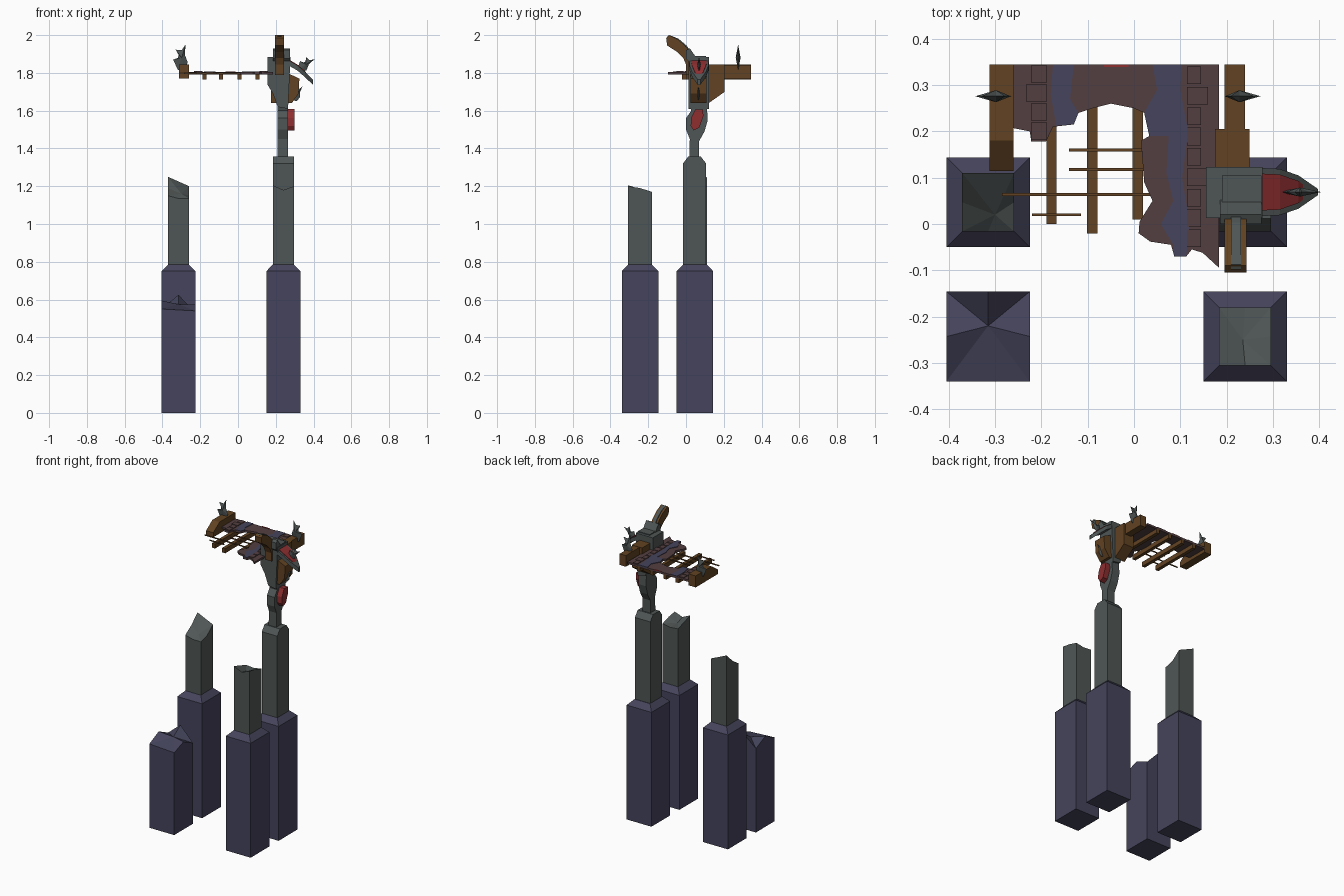
import bpy, bmesh, math
from mathutils import Vector


def material(name, rgb):
    lin = [((c / 255 + 0.055) / 1.055) ** 2.4 for c in rgb]
    m = bpy.data.materials.new(name)
    m.diffuse_color = (*lin, 1)
    return m


SLATE = material("blue slate", (69, 68, 92))
STONE = material("grey stone", (79, 86, 85))
WOOD = material("brown wood", (97, 66, 34))
FLOOR = material("plum brick", (83, 63, 64))
RED = material("dull red", (142, 46, 48))


def build(name, verts, faces, mat):
    bm = bmesh.new()
    vs = [bm.verts.new(v) for v in verts]
    for f in faces:
        bm.faces.new([vs[i] for i in f])
    bmesh.ops.recalc_face_normals(bm, faces=bm.faces)
    me = bpy.data.meshes.new(name)
    bm.to_mesh(me)
    bm.free()
    me.materials.append(mat)
    ob = bpy.data.objects.new(name, me)
    bpy.context.collection.objects.link(ob)
    return ob


def loft(name, rings, mat):
    n = len(rings[0])
    faces = [tuple(range(n)), tuple(range((len(rings) - 1) * n, len(rings) * n))]
    for r in range(len(rings) - 1):
        for i in range(n):
            j = (i + 1) % n
            faces.append((r * n + i, r * n + j, r * n + n + j, r * n + n + i))
    return build(name, [p for r in rings for p in r], faces, mat)


def prism(name, pts, axis, a, b, mat):
    def at(p, t):
        return {"x": (t, *p), "y": (p[0], t, p[1]), "z": (*p, t)}[axis]
    return loft(name, [[at(p, t) for p in pts] for t in (a, b)], mat)


def rect(x0, x1, y0, y1, z):
    return [(x0, y0, z), (x1, y0, z), (x1, y1, z), (x0, y1, z)]


def box(name, x0, x1, y0, y1, z0, z1, mat):
    return loft(name, [rect(x0, x1, y0, y1, z0), rect(x0, x1, y0, y1, z1)], mat)


def broken(name, x0, x1, y0, y1, z0, heights, peak, mat):
    """Shaft with a jagged top: eight rim heights, counter-clockwise from front left."""
    xm, ym = (x0 + x1) / 2, (y0 + y1) / 2
    rim = [(x0, y0), (xm, y0), (x1, y0), (x1, ym), (x1, y1), (xm, y1), (x0, y1), (x0, ym)]
    verts = [(*p, z0) for p in rim] + [(*p, h) for p, h in zip(rim, heights)] + [peak]
    faces = [tuple(range(8))]
    for i in range(8):
        j = (i + 1) % 8
        faces += [(i, j, 8 + j, 8 + i), (8 + i, 8 + j, 16)]
    build(name, verts, faces, mat)


def plinth(name, x, y):
    loft(name, [rect(x - .09, x + .09, y - .097, y + .097, 0),
                rect(x - .09, x + .09, y - .097, y + .097, .75),
                rect(x - .056, x + .056, y - .063, y + .063, .785)], SLATE)


def fin(name, x, y, z, scale=1, turn=0, flip=1):
    """Thin barbed metal ornament with a raised middle."""
    out = [(-.02, -.02), (-.045, .035), (-.02, .045), (-.016, .06), (-.032, .088),
           (0, .085), (.02, .115), (.017, .06), (.032, .02), (.015, -.02)]
    c, s = math.cos(turn), math.sin(turn)
    pts = [(px * c + pz * s, pz * c - px * s) for px, pz in out + [(0, .045)]]
    pts = [(x + flip * scale * px, z + scale * pz) for px, pz in pts]
    verts = [(px, y, pz) for px, pz in pts[:-1]]
    verts += [(pts[-1][0], y + d * scale, pts[-1][1]) for d in (-.013, .013)]
    n = len(out)
    faces = [(i, (i + 1) % n, n + k) for i in range(n) for k in (0, 1)]
    build(name, verts, faces, STONE)


# Plinths and ruined shafts
plinth("back_right_plinth", .24, .047)
plinth("back_left_plinth", -.315, .047)
plinth("front_right_plinth", .24, -.243)
broken("front_left_plinth", -.405, -.225, -.34, -.146, 0,
       [.55, .545, .54, .575, .53, .625, .55, .595], (-.315, -.22, .575), SLATE)
broken("back_left_shaft", -.371, -.259, -.016, .11, .77,
       [1.15, 1.135, 1.135, 1.15, 1.20, 1.225, 1.25, 1.19], (-.30, .02, 1.16), STONE)
broken("front_right_shaft", .184, .296, -.306, -.18, .77,
       [1.205, 1.18, 1.20, 1.19, 1.17, 1.16, 1.165, 1.185], (.235, -.25, 1.165), STONE)
loft("back_right_shaft", [rect(.184, .296, -.016, .107, .77), rect(.184, .296, -.016, .107, 1.32),
                          rect(.184, .296, .012, .078, 1.357)], STONE)

# Swelling neck with its red inlay
prism("neck", [(.018, 1.35), (.07, 1.35), (.07, 1.44), (.098, 1.49), (.115, 1.55), (.11, 1.63),
               (.02, 1.63), (.028, 1.60), (.0, 1.56), (0, 1.50), (.02, 1.45)],
      "x", .21, .265, STONE)
prism("neck_inlay", [(.025, 1.52), (.04, 1.495), (.07, 1.51), (.092, 1.57), (.09, 1.605),
                     (.05, 1.608), (.026, 1.56)], "x", .26, .30, RED)

# Head block, rear bracket and side corbel
prism("head", [(.155, 1.885), (.155, 1.74), (.185, 1.69), (.21, 1.62), (.265, 1.61), (.278, 1.885)],
      "y", .013, .123, STONE)
box("head_cap", .19, .275, .03, .105, 1.88, 1.89, STONE)
prism("bracket", [(.12, 1.845), (.205, 1.845), (.205, 1.70), (.12, 1.64)], "x", .175, .25, WOOD)
prism("side_corbel", [(.26, 1.80), (.325, 1.77), (.32, 1.69), (.285, 1.64), (.26, 1.64)],
      "y", .025, .108, WOOD)

# Curved arm at the front with a metal strip and collar
prism("arm", [(-.105, 1.985), (-.09, 2.0), (-.04, 1.975), (.0, 1.94), (.03, 1.90), (.05, 1.84),
              (.05, 1.79), (.0, 1.79), (.0, 1.845), (-.015, 1.88), (-.045, 1.91), (-.1, 1.945)],
      "x", .196, .243, WOOD)
prism("arm_strip", [(-.098, 1.995), (-.088, 2.0), (-.04, 1.981), (.003, 1.945), (.05, 1.88),
                    (.0, 1.90), (-.04, 1.95)], "x", .21, .231, STONE)
prism("arm_collar", [(.02, 1.855), (.0, 1.875), (.0, 1.92), (.02, 1.93), (.055, 1.88)],
      "x", .186, .275, STONE)

# Downturned side hood with red facing
SECTIONS = [(.272, .052, 1.865), (.315, .05, 1.84), (.355, .036, 1.805), (.397, .007, 1.765)]


def hood(name, shrink, lift, thick, mat):
    rings = []
    for x, w, z in SECTIONS:
        w = max(w - shrink, .002)
        x = x - (.012 if shrink and x > .36 else 0)
        top, low = z + lift, z + lift - thick
        rings.append([(x, .069 - w, low), (x, .069 + w, low), (x, .069 + w, top), (x, .069 - w, top)])
    loft(name, rings, mat)


hood("hood", 0, 0, .028, STONE)
hood("hood_facing", .012, .004, .009, RED)

# Outer beams
prism("left_beam", [(.115, 1.77), (.345, 1.77), (.345, 1.845), (.18, 1.845), (.115, 1.80)],
      "x", -.312, -.26, WOOD)
box("right_beam", .195, .24, .19, .345, 1.77, 1.843, WOOD)

# Barbed ornaments
fin("left_fin", -.298, .276, 1.835)
fin("right_fin", .228, .276, 1.835, flip=-1)
fin("hood_fin", .335, .069, 1.82, .75, .75)
fin("corbel_fin", .305, .066, 1.665, .62, .35)

# Floor joists and thin slats
for i, (x, y) in enumerate([(-.178, .0), (-.09, -.02), (.008, .01), (.103, .0)]):
    box(f"joist_{i + 1}", x - .011, x + .011, y, .345, 1.765, 1.795, WOOD)
for i, (x0, x1, y) in enumerate([(-.14, .02, .16), (-.14, .02, .118),
                                 (-.285, .04, .064), (-.22, -.115, .02)]):
    box(f"slat_{i + 1}", x0, x1, y - .003, y + .003, 1.795, 1.801, WOOD)

# Broken floor
prism("floor", [(-.26, .345), (-.26, .207), (-.225, .20), (-.222, .178), (-.19, .178), (-.175, .21),
                (-.13, .215), (-.12, .24), (-.09, .25), (-.05, .26), (0, .25), (.022, .24),
                (.033, .19), (.015, .18), (.022, .09), (.04, .05), (.012, .005), (.01, -.02),
                (.035, -.038), (.08, -.045), (.087, -.07), (.113, -.07), (.125, -.055),
                (.148, -.062), (.184, -.095), (.184, .345)], "z", 1.792, 1.805, FLOOR)
# Blue bands lying on the floor
prism("left_band", [(-.175, .345), (-.18, .28), (-.168, .213), (-.13, .215), (-.12, .24), (-.138, .27),
                    (-.13, .345)], "z", 1.80, 1.808, SLATE)
prism("right_band", [(.04, .345), (.05, .29), (.022, .24), (.033, .19), (.075, .19), (.07, .11),
                     (.085, .05), (.058, .0), (.085, -.045), (.087, -.07), (.113, -.07), (.12, 0),
                     (.104, .1), (.117, .2), (.1, .29), (.103, .345)], "z", 1.80, 1.808, SLATE)
box("red_trim", -.065, -.012, .339, .345, 1.80, 1.808, RED)

# Raised bricks on both sides
for i in range(9):
    y = -.05 + i * .044
    w = .045 if i % 4 == 3 else .03
    box(f"right_brick_{i + 1}", .115, .115 + w, y, y + .038, 1.80, 1.809, FLOOR)
for i in range(4):
    y = .183 + i * .041
    w = .045 if i == 2 else .034
    box(f"left_brick_{i + 1}", -.188 - w, -.188, y, y + .036, 1.80, 1.809, FLOOR)
